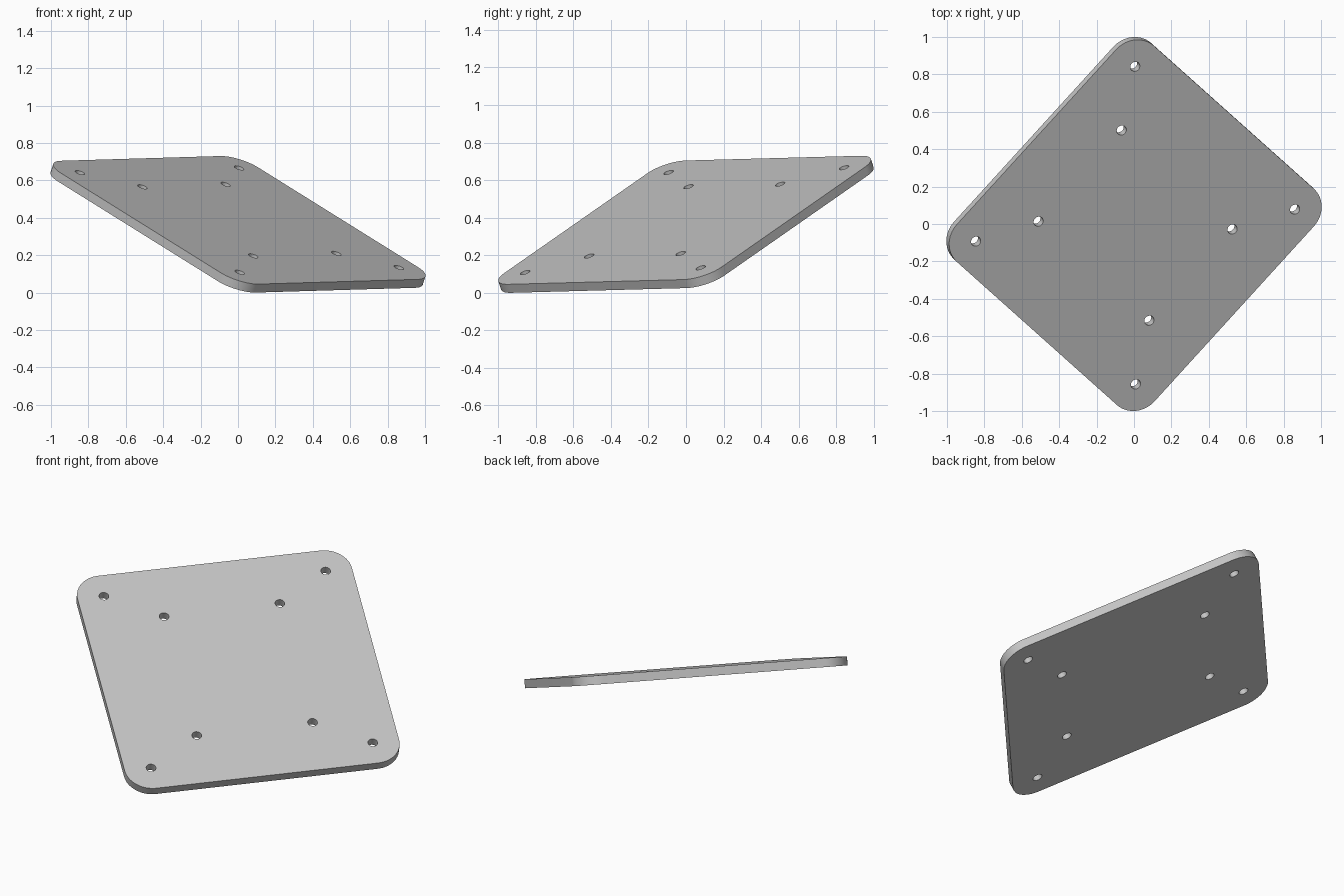
import bpy, bmesh, math
from mathutils import Matrix, Vector

cube = bpy.data.objects.get("Cube")
if cube:
    bpy.data.objects.remove(cube)

HALF, RADIUS, THICK = 0.782, 0.15, 0.05
HOLE_RADIUS = 0.027
OUTER, INNER_U, INNER_V = 0.632, 0.33, 0.438
SIGNS = [(1, 1), (-1, 1), (-1, -1), (1, -1)]


def arc(cx, cy, r, start, sweep, steps, closed=False):
    count = steps if closed else steps + 1
    angles = [start + sweep * i / steps for i in range(count)]
    return [(cx + r * math.cos(a), cy + r * math.sin(a)) for a in angles]


def add_loop(bm, points):
    verts = [bm.verts.new((x, y, -THICK / 2)) for x, y in points]
    for a, b in zip(verts, verts[1:] + verts[:1]):
        bm.edges.new((a, b))


bm = bmesh.new()

# Rounded square outline
c = HALF - RADIUS
outline = []
for i, (sx, sy) in enumerate(SIGNS):
    outline += arc(sx * c, sy * c, RADIUS, i * math.pi / 2, math.pi / 2, 16)
add_loop(bm, outline)

# Corner bolt holes and inner mounting holes
for u, v in [(OUTER, OUTER), (INNER_U, INNER_V)]:
    for sx, sy in SIGNS:
        add_loop(bm, arc(sx * u, sy * v, HOLE_RADIUS, 0, math.tau, 32, True))

# Fill the sheet around the holes and give it thickness
bmesh.ops.triangle_fill(bm, use_beauty=True, edges=bm.edges[:], normal=(0, 0, 1))
result = bmesh.ops.extrude_face_region(bm, geom=bm.faces[:], use_keep_orig=True)
top = [g for g in result["geom"] if isinstance(g, bmesh.types.BMVert)]
bmesh.ops.translate(bm, verts=top, vec=(0, 0, THICK))
bmesh.ops.recalc_face_normals(bm, faces=bm.faces[:])
flat = [e for e in bm.edges if len(e.link_faces) == 2 and e.calc_face_angle() < 0.001]
bmesh.ops.dissolve_limit(bm, angle_limit=0.001, verts=[], edges=flat)

# Tilt the plate in space and rest its lowest corner on the floor
u = Vector((0.673, 0.739, 0.02)).normalized()
n = u.cross(Vector((-0.673, 0.606, 0.421))).normalized()
tilt = Matrix((u, n.cross(u), n)).transposed()
bm.transform(tilt.to_4x4())
low = min(v.co.z for v in bm.verts)
bmesh.ops.translate(bm, verts=bm.verts[:], vec=(0, 0, -low))

mesh = bpy.data.meshes.new("mounting_plate")
bm.to_mesh(mesh)
bm.free()
plate = bpy.data.objects.new("mounting_plate", mesh)
bpy.context.collection.objects.link(plate)

# Plain grey metal
grey = bpy.data.materials.new("plain_grey")
grey.use_nodes = True
colour = (0.55, 0.55, 0.55, 1)
grey.diffuse_color = colour
grey.node_tree.nodes["Principled BSDF"].inputs["Base Color"].default_value = colour
mesh.materials.append(grey)

# Smooth the rounded corners and hole walls, keep the rims sharp
bpy.ops.object.select_all(action="DESELECT")
plate.select_set(True)
bpy.context.view_layer.objects.active = plate
bpy.ops.object.shade_smooth_by_angle(angle=math.radians(30))
